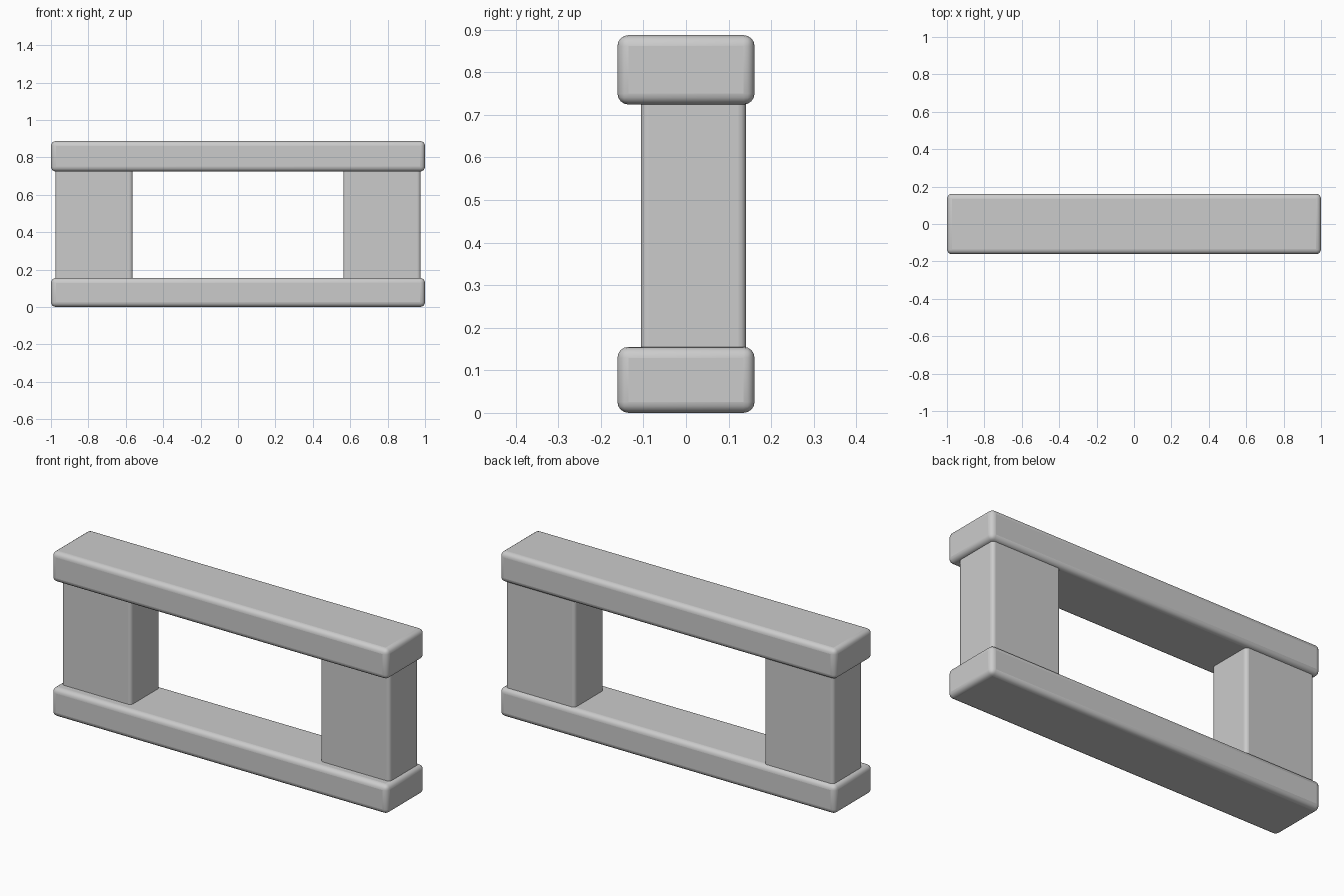
import bpy
import math

if "Cube" in bpy.data.objects:
    bpy.data.objects.remove(bpy.data.objects["Cube"])


def rounded_block(name, low, high, radius, vertical_only=False):
    """Box between two corners with rounded edges and smooth shading."""
    centre = [(a + b) / 2 for a, b in zip(low, high)]
    bpy.ops.mesh.primitive_cube_add(size=1, location=centre)
    block = bpy.context.object
    block.name = name
    size = [b - a for a, b in zip(low, high)]
    for v in block.data.vertices:
        v.co = [c * s for c, s in zip(v.co, size)]

    # Choose which edges are rounded
    weights = block.data.attributes.new("bevel_weight_edge", 'FLOAT', 'EDGE')
    for e in block.data.edges:
        a, b = (block.data.vertices[i].co for i in e.vertices)
        upright = abs(a.z - b.z) > 0.01
        weights.data[e.index].value = 1.0 if upright or not vertical_only else 0.0

    bevel = block.modifiers.new("rounding", 'BEVEL')
    bevel.limit_method = 'WEIGHT'
    bevel.width = radius
    bevel.segments = 4
    bpy.ops.object.shade_smooth_by_angle(angle=math.radians(40))
    return block


# Long rails
rounded_block("bottom_rail", (-1, -0.161, 0), (1, 0.161, 0.155), 0.026)
rounded_block("top_rail", (-1, -0.161, 0.724), (1, 0.161, 0.887), 0.026)

# Posts, set slightly towards the back and sunk a little into the rails
for side, name in ((-1, "left_post"), (1, "right_post")):
    x0, x1 = sorted((side * 0.563, side * 0.977))
    rounded_block(name, (x0, -0.106, 0.145), (x1, 0.141, 0.734), 0.018, True)
